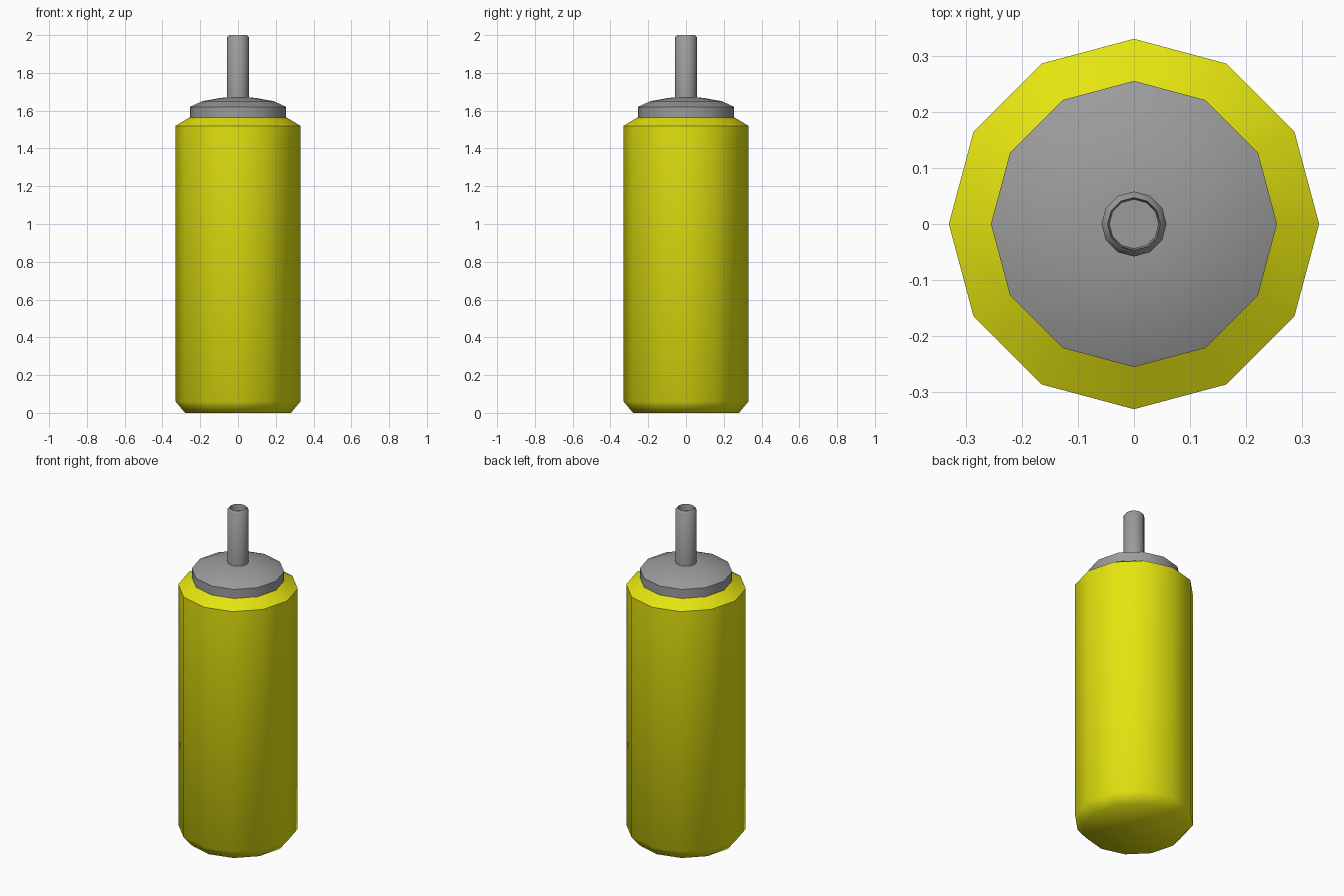
import bpy, bmesh, math

if "Cube" in bpy.data.objects:
    bpy.data.objects.remove(bpy.data.objects["Cube"])

SIDES = 12


def material(name, rgb):
    m = bpy.data.materials.new(name)
    m.diffuse_color = (*rgb, 1.0)
    m.use_nodes = True
    m.node_tree.nodes["Principled BSDF"].inputs["Base Color"].default_value = m.diffuse_color
    return m


def lathe(name, profile, mat, close_start=False, close_end=False, angle=52):
    """Spin (radius, z) points, listed bottom to top, around z."""
    bm = bmesh.new()
    rings = []
    for r, z in profile:
        rings.append([bm.verts.new((r * math.cos(2 * math.pi * i / SIDES),
                                    r * math.sin(2 * math.pi * i / SIDES), z))
                      for i in range(SIDES)])
    for a, b in zip(rings, rings[1:]):
        for i in range(SIDES):
            j = (i + 1) % SIDES
            bm.faces.new((a[i], a[j], b[j], b[i]))
    if close_start:
        bm.faces.new(rings[0][::-1])
    if close_end:
        bm.faces.new(rings[-1])
    me = bpy.data.meshes.new(name)
    bm.to_mesh(me)
    bm.free()
    me.materials.append(mat)
    ob = bpy.data.objects.new(name, me)
    bpy.context.collection.objects.link(ob)
    bpy.ops.object.select_all(action='DESELECT')
    ob.select_set(True)
    bpy.context.view_layer.objects.active = ob
    bpy.ops.object.shade_smooth_by_angle(angle=math.radians(angle))
    return ob


yellow = material("yellow", (0.78, 0.78, 0.005))
grey = material("grey", (0.33, 0.33, 0.33))

# Canister body with chamfered base and sloped shoulder
lathe("canister_body", [(0.28, 0), (0.33, 0.06), (0.33, 1.52), (0.255, 1.565)],
      yellow, close_start=True)

# Collar with a shallow domed top
lathe("collar", [(0.255, 1.565), (0.255, 1.62), (0.19, 1.65), (0.09, 1.668), (0.05, 1.67)],
      grey, close_end=True)

# Outlet pipe with bevelled rim and recessed mouth
lathe("outlet_pipe", [(0.058, 1.66), (0.058, 1.988), (0.047, 2.0), (0.044, 1.96)],
      grey, close_end=True)
